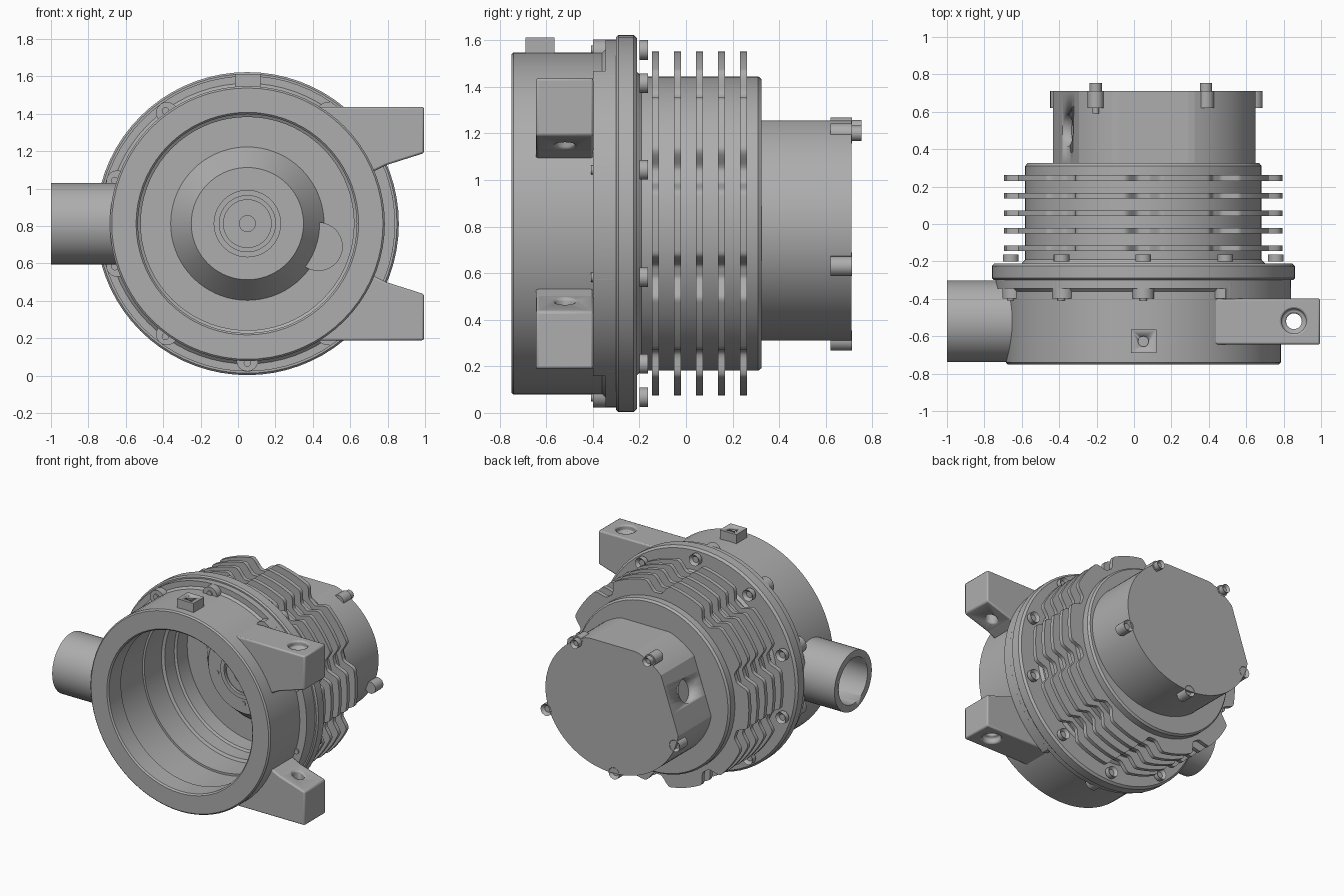
import bpy, bmesh
from math import sin, cos, pi, radians
from mathutils import Vector

cube = bpy.data.objects.get("Cube")
if cube:
    bpy.data.objects.remove(cube)

CX, CZ = 0.05, 0.813          # main axis, running along y
metal = bpy.data.materials.new("cast_grey")
metal.use_nodes = True
GREY = (0.42, 0.42, 0.42, 1)
metal.diffuse_color = GREY
metal.node_tree.nodes["Principled BSDF"].inputs["Base Color"].default_value = GREY


def finish(name, bm, angle=32):
    bmesh.ops.recalc_face_normals(bm, faces=bm.faces)
    mesh = bpy.data.meshes.new(name)
    bm.to_mesh(mesh)
    bm.free()
    mesh.materials.append(metal)
    ob = bpy.data.objects.new(name, mesh)
    bpy.context.collection.objects.link(ob)
    bpy.ops.object.select_all(action='DESELECT')
    ob.select_set(True)
    bpy.context.view_layer.objects.active = ob
    bpy.ops.object.shade_smooth_by_angle(angle=radians(angle))
    return ob


def lathe(name, profile, closed, steps=72):
    """Spin (radius, y) points around the main axis."""
    bm = bmesh.new()
    vs = [bm.verts.new((CX + r, y, CZ)) for r, y in profile]
    pairs = list(zip(vs, vs[1:])) + ([(vs[-1], vs[0])] if closed else [])
    es = [bm.edges.new(p) for p in pairs]
    bmesh.ops.spin(bm, geom=vs + es, cent=(CX, 0, CZ), axis=(0, 1, 0),
                   angle=2 * pi, steps=steps)
    bmesh.ops.remove_doubles(bm, verts=bm.verts, dist=1e-4)
    return finish(name, bm)


def prism(name, outline, y0, y1):
    """Extrude an (x, z) outline along y."""
    bm = bmesh.new()
    face = bm.faces.new([bm.verts.new((x, y0, z)) for x, z in outline])
    ext = bmesh.ops.extrude_face_region(bm, geom=[face])["geom"]
    bmesh.ops.translate(bm, vec=(0, y1 - y0, 0),
                        verts=[v for v in ext if isinstance(v, bmesh.types.BMVert)])
    return finish(name, bm, 7)


def rod(name, start, end, radius, segments=32, socket=0):
    """Cylinder between two points, with an optional recess in its end."""
    a, b = Vector(start), Vector(end)
    d = b - a
    bm = bmesh.new()
    bmesh.ops.create_cone(bm, cap_ends=True, segments=segments,
                          radius1=radius, radius2=radius, depth=d.length)
    if socket:
        top = max(bm.faces, key=lambda f: f.calc_center_median().z)
        bmesh.ops.inset_region(bm, faces=[top], thickness=radius * 0.45)
        bmesh.ops.translate(bm, verts=top.verts, vec=(0, 0, -socket))
    bmesh.ops.rotate(bm, verts=bm.verts, cent=(0, 0, 0),
                     matrix=Vector((0, 0, 1)).rotation_difference(d).to_matrix())
    bmesh.ops.translate(bm, verts=bm.verts, vec=(a + b) / 2)
    return finish(name, bm)


def cut(ob, cutter):
    cutter.hide_render = True
    mod = ob.modifiers.new("cut", 'BOOLEAN')
    mod.object, mod.operation, mod.solver = cutter, 'DIFFERENCE', 'EXACT'
    bpy.context.view_layer.objects.active = ob
    bpy.ops.object.modifier_apply(modifier=mod.name)
    bpy.data.objects.remove(cutter)


def polar(r, deg):
    return CX + r * cos(radians(deg)), CZ + r * sin(radians(deg))


# Front housing ring with a collar, and its side pipe
lathe("front_housing", [
    (.725, -.75), (.735, -.74), (.735, -.36), (.75, -.345), (.79, -.345),
    (.79, -.295), (.62, -.295), (.62, -.58), (.585, -.6), (.585, -.74),
    (.595, -.75)], True)
pipe = rod("side_pipe", (-.62, -.52, CZ), (-1, -.52, CZ), .218, 48)
cut(pipe, rod("bore", (-1.1, -.52, CZ), (-.64, -.52, CZ), .168, 48))

# Thicker collar on the side that carries the arms
arc = range(-56, 57, 4)
prism("arm_side_collar", [polar(.79, a) for a in arc]
      + [polar(.7, a) for a in reversed(arc)], -.4, -.34)

# Rear body with flange; inside, a raised tapered boss carries the hub
lathe("finned_body", [
    (0, .325), (.62, .325), (.632, .31), (.632, -.19), (.65, -.21),
    (.795, -.21), (.81, -.225), (.81, -.29), (.8, -.3), (.605, -.3),
    (.605, -.1), (.585, -.09), (.585, .02), (.57, .03), (.57, .15),
    (.41, .15), (.3, .01), (.18, .01), (.18, -.02), (.15, -.02),
    (.15, 0), (.13, 0), (.13, -.02), (.045, -.02), (.045, -.05),
    (0, -.05)], False)
rod("side_boss", (.43, .2, .69), (.43, .12, .69), .13)

# Small studs on the boss around the hub
for k in range(4):
    x, z = polar(.23, 87 + 90 * k + 17 * (k % 2 == 1))
    rod("boss_stud", (x, .02, z), (x, .004, z), .018 if k % 2 == 0 else .013, 16)


# Cooling fins, dipping in front of every flange bolt
def fin_radius(deg):
    off = abs((deg - 18 + 18) % 36 - 18)
    t = min(max((off - 2) / 6, 0), 1)
    return .668 + .077 * t * t * (3 - 2 * t)


def fin(y0, y1):
    bm = bmesh.new()
    rings = []
    for a in range(360):
        section = ((.615, y0), (.615, y1), (fin_radius(a), y1), (fin_radius(a), y0))
        ring = []
        for r, y in section:
            x, z = polar(r, a)
            ring.append(bm.verts.new((x, y, z)))
        rings.append(ring)
    for i, p in enumerate(rings):
        q = rings[(i + 1) % len(rings)]
        for j in range(4):
            m = (j + 1) % 4
            bm.faces.new((p[j], p[m], q[m], q[j]))
    finish("cooling_fin", bm)


for i in range(5):
    y = -.13 + i * .094
    fin(y - .015, y + .015)

# Flange bolts and their front lugs
for k in range(10):
    ang = 18 + 36 * k
    x, z = polar(.745, ang)
    rod("flange_bolt", (x, -.2, z), (x, -.163, z), .042, 16, .02)
    rod("bolt_tip", (x, -.35, z), (x, -.408, z), .02, 12)
    lx, lz = polar(.732, ang)
    rod("bolt_lug", (lx, -.399, lz), (lx, -.31, lz), .058, 24)

# Mounting arms, upper and lower, each with a counterbored vertical hole
arm = [(.995, 1.437), (.42, 1.437), (.58, 1.27), (.72, 1.09), (.79, 1.125), (.995, 1.19)]
for name, side in (("upper_arm", 1), ("lower_arm", -1)):
    ob = prism(name, [(x, CZ + side * (z - CZ)) for x, z in arm], -.645, -.398)
    cut(ob, rod("arm_hole", (.855, -.52, 0), (.855, -.52, 1.6), .042, 24))
    cut(ob, rod("counterbore", (.855, -.52, CZ + side * .58),
                (.855, -.52, CZ + side * .75), .066, 32))
    mod = ob.modifiers.new("edges", 'BEVEL')
    mod.width, mod.segments, mod.angle_limit = .012, 2, radians(50)

# Top port block with a recessed plug
port = prism("top_port", [(-.015, 1.5), (.12, 1.5), (.12, 1.612), (-.015, 1.612)],
             -.69, -.565)
cut(port, rod("port_hole", (.05, -.628, 1.595), (.05, -.628, 1.7), .028, 20))

# Rear cover: rounded outline with one flat side and a trimmed top
BX, BZ, FLAT = .105, .8, radians(161)


def cover_point(deg):
    a = radians(deg)
    r = 1 / ((cos(a) / .545) ** 2 + (sin(a) / .49) ** 2) ** .5
    facing = cos(a - FLAT)
    if facing > .7:
        r = min(r, .485 / facing)
    return BX + r * cos(a), min(BZ + r * sin(a), 1.255)


cover = prism("rear_cover", [cover_point(a) for a in range(0, 360, 4)], .31, .71)
n = Vector((cos(FLAT), 0, sin(FLAT)))
hole = Vector((BX, .5, BZ)) + n * .485
cut(cover, rod("cable_hole", hole - n * .05, hole + n * .1, .085))

# Rear cover lugs: the two upper ones carry raised bolts, the rest are flush
for x, z in ((.385, 1.2), (-.205, 1.225)):
    rod("cover_lug", (x, .62, z), (x, .712, z), .043, 20)
    rod("cover_bolt", (x, .7, z), (x, .753, z), .033, 16, .02)
    rod("cover_bolt_tip", (x, .63, z), (x, .59, z), .018, 12)
for x, z in ((-.405, .645), (.09, .31), (.645, .63)):
    rod("flush_cover_lug", (x, .62, z), (x, .712, z), .043, 20, .02)
